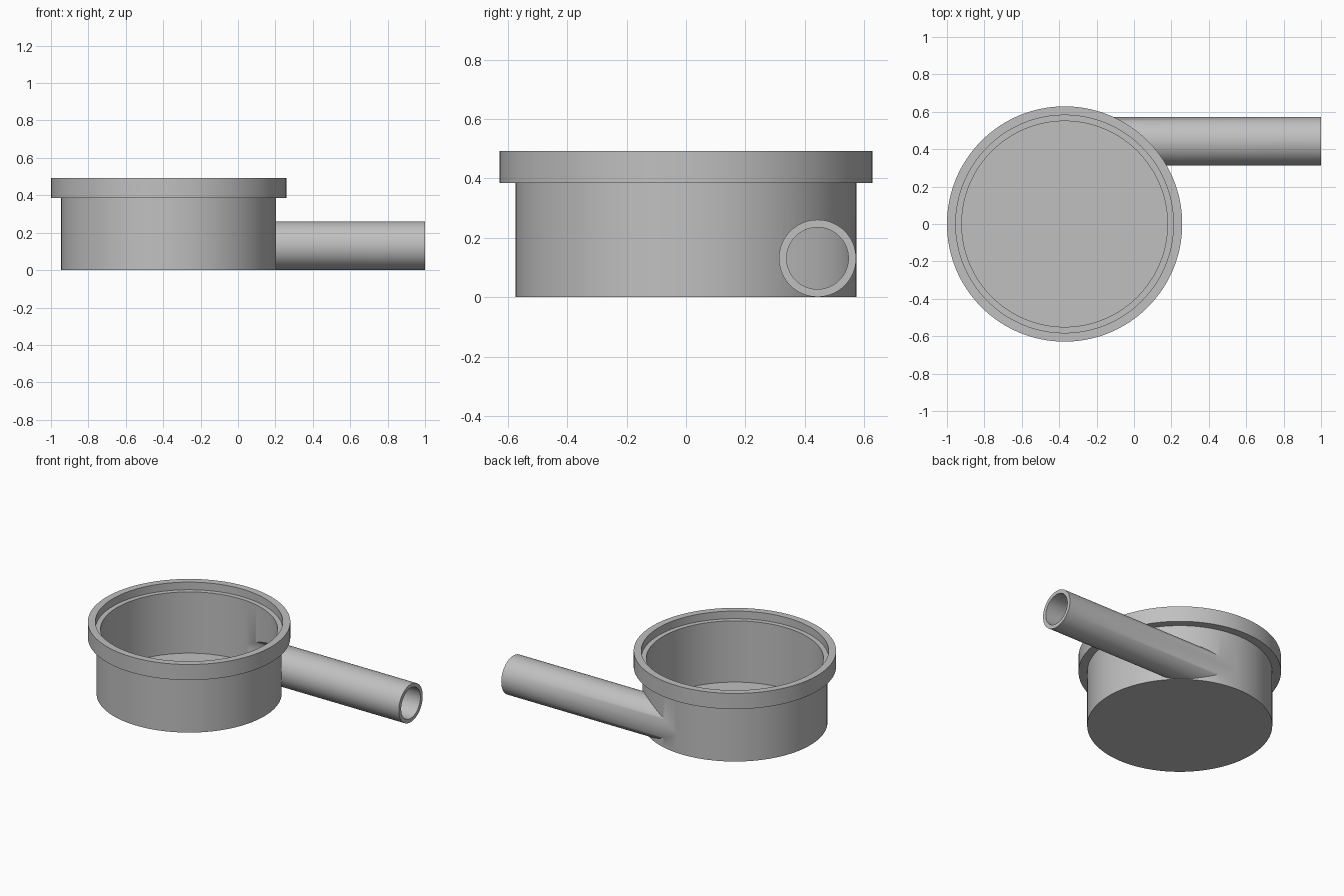
import bpy, bmesh, math
from mathutils import Matrix, Vector

default = bpy.data.objects.get("Cube")
if default:
    bpy.data.objects.remove(default, do_unlink=True)

TANK = Vector((-0.371, 0, 0))          # tank axis
PIPE = Vector((-0.371, 0.443, 0.131))  # inner end of the tangential pipe

grey = bpy.data.materials.new("plain grey")
grey.use_nodes = True
colour = (0.53, 0.53, 0.53, 1)
grey.diffuse_color = colour
grey.node_tree.nodes["Principled BSDF"].inputs["Base Color"].default_value = colour


def lathe(name, profile, origin, segments, turn=Matrix()):
    """Solid of revolution from (radius, height) points, capped at both ends."""
    bm = bmesh.new()
    rings = []
    for r, h in profile:
        angles = [2 * math.pi * i / segments for i in range(segments)]
        rings.append([bm.verts.new((r * math.cos(a), r * math.sin(a), h)) for a in angles])
    for low, high in zip(rings, rings[1:]):
        for i in range(segments):
            j = (i + 1) % segments
            bm.faces.new((low[i], low[j], high[j], high[i]))
    bm.faces.new(rings[0][::-1])
    bm.faces.new(rings[-1])
    bmesh.ops.recalc_face_normals(bm, faces=bm.faces)
    bm.transform(Matrix.Translation(origin) @ turn)
    mesh = bpy.data.meshes.new(name)
    bm.to_mesh(mesh)
    bm.free()
    mesh.materials.append(grey)
    obj = bpy.data.objects.new(name, mesh)
    bpy.context.collection.objects.link(obj)
    return obj


def combine(target, tool, operation):
    """Apply a boolean and drop the helper."""
    mod = target.modifiers.new(operation, "BOOLEAN")
    mod.operation = operation
    mod.solver = "EXACT"
    mod.object = tool
    bpy.context.view_layer.objects.active = target
    bpy.ops.object.modifier_apply(modifier=mod.name)
    bpy.data.objects.remove(tool, do_unlink=True)


along_x = Matrix.Rotation(math.pi / 2, 4, "Y")
length = 1 - PIPE.x

# Tank body with its overhanging rim
tank = lathe("tank_with_pipe", [(0.575, 0), (0.575, 0.385), (0.629, 0.385), (0.629, 0.492)], TANK, 128)

# Outlet pipe, joined before hollowing so it stops at the inner wall
combine(tank, lathe("pipe", [(0.13, 0), (0.13, length)], PIPE, 64, along_x), "UNION")

# Cavity with the stepped lid seat
cavity = [(0.55, 0.02), (0.55, 0.44), (0.582, 0.44), (0.582, 0.6)]
combine(tank, lathe("cavity", cavity, TANK, 128), "DIFFERENCE")

# Pipe bore opening into the cavity
combine(tank, lathe("bore", [(0.104, 0), (0.104, length + 0.1)], PIPE, 64, along_x), "DIFFERENCE")

# Smooth round walls, crisp edges
bpy.ops.object.select_all(action="DESELECT")
tank.select_set(True)
bpy.context.view_layer.objects.active = tank
bpy.ops.object.shade_smooth_by_angle(angle=math.radians(30))
